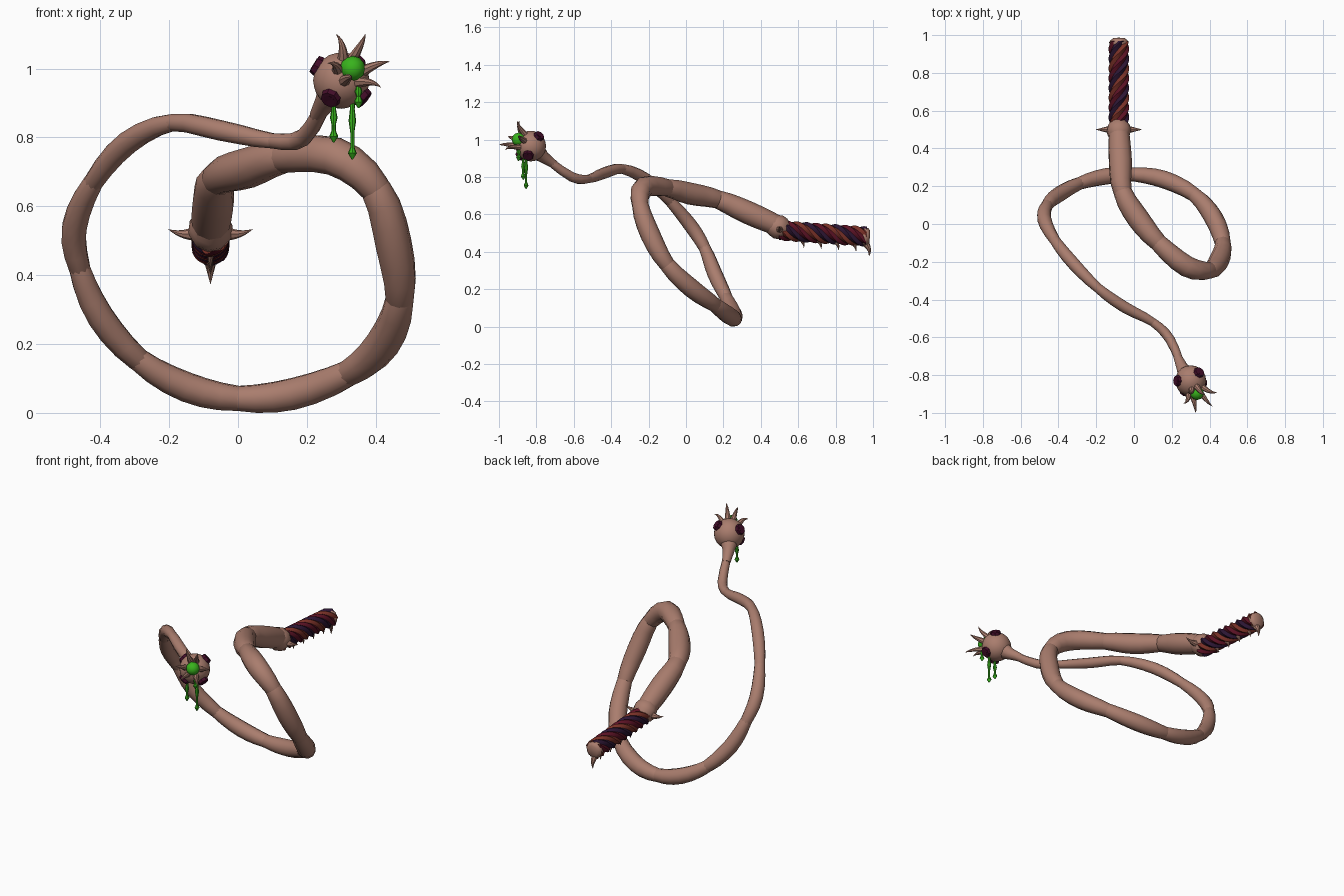
import bpy, bmesh, math
from mathutils import Vector

if "Cube" in bpy.data.objects:
    bpy.data.objects.remove(bpy.data.objects["Cube"])


def material(name, rgb):
    m = bpy.data.materials.new(name)
    m.use_nodes = True
    m.diffuse_color = (*rgb, 1)
    m.node_tree.nodes["Principled BSDF"].inputs["Base Color"].default_value = (*rgb, 1)
    return m


skin = material("flesh brown", (0.40, 0.205, 0.155))
green = material("slime green", (0.04, 0.45, 0.012))
plum = material("dark plum", (0.055, 0.004, 0.022))
crimson = material("deep crimson", (0.105, 0.006, 0.018))
navy = material("dark violet", (0.026, 0.008, 0.034))
rust = material("rust red", (0.19, 0.03, 0.02))


def finish(name, bm, mats, angle=40):
    bmesh.ops.recalc_face_normals(bm, faces=bm.faces)
    me = bpy.data.meshes.new(name)
    bm.to_mesh(me)
    bm.free()
    for m in mats:
        me.materials.append(m)
    ob = bpy.data.objects.new(name, me)
    bpy.context.collection.objects.link(ob)
    bpy.ops.object.select_all(action="DESELECT")
    ob.select_set(True)
    bpy.context.view_layer.objects.active = ob
    bpy.ops.object.shade_smooth_by_angle(angle=math.radians(angle))


def tube(name, pts, radii, sides=10, mats=(skin,), lobes=0, depth=0.0, turns=0.0, pick=None):
    """Sweep a round or lobed section along a path, with optional twist."""
    pts = [Vector(p) for p in pts]
    bm = bmesh.new()
    rings, n, last = [], None, len(pts) - 1
    for i, p in enumerate(pts):
        t = (pts[min(i + 1, last)] - pts[max(i - 1, 0)]).normalized()
        if n is None:
            n = t.orthogonal()
        n = (n - t * n.dot(t)).normalized()
        b = t.cross(n)
        ring = []
        for k in range(sides):
            a = math.tau * k / sides
            r = radii[i] * (1 - depth * math.cos(lobes * a))
            a += math.tau * turns * i / last
            ring.append(bm.verts.new(p + (n * math.cos(a) + b * math.sin(a)) * r))
        rings.append(ring)
    for i in range(last):
        for k in range(sides):
            j = (k + 1) % sides
            f = bm.faces.new((rings[i][k], rings[i][j], rings[i + 1][j], rings[i + 1][k]))
            if pick:
                f.material_index = pick(k)
    bm.faces.new(rings[0])
    bm.faces.new(rings[-1])
    finish(name, bm, mats)


def spike(name, base, tip, r, bend=(0, 0, 0)):
    base, tip, bend = Vector(base), Vector(tip), Vector(bend)
    ts = [i / 6 for i in range(7)]
    pts = [base.lerp(tip, t) + bend * (4 * t * (1 - t)) for t in ts]
    tube(name, pts, [r * (1 - 0.97 * t) for t in ts], 8)


def ball(name, center, r, mat, subdiv):
    bm = bmesh.new()
    bmesh.ops.create_icosphere(bm, subdivisions=subdiv, radius=r)
    bmesh.ops.translate(bm, verts=bm.verts, vec=center)
    finish(name, bm, [mat], 60)


def catmull(a, b, c, d, t):
    return 0.5 * (2 * b + (c - a) * t + (2 * a - 5 * b + 4 * c - d) * t * t
                  + (3 * b - a - 3 * c + d) * t ** 3)


# Coiled lash: joints and segment middles alternate along the path
path = [Vector(p) for p in (
    (-.08, .50, .535), (-.072, .33, .61), (-.06, .17, .68), (.025, .025, .71),
    (.13, -.10, .742), (.28, -.225, .745), (.40, -.245, .65), (.452, -.19, .49),
    (.47, -.10, .33), (.42, .035, .20), (.32, .155, .115), (.16, .235, .055),
    (0, .262, .042), (-.15, .252, .075), (-.29, .215, .155), (-.40, .155, .28),
    (-.46, .10, .42), (-.475, .025, .54), (-.42, -.085, .67), (-.32, -.21, .785),
    (-.19, -.34, .843), (-.05, -.44, .82), (.10, -.52, .79), (.19, -.61, .80),
    (.255, -.76, .905))]
count = len(path)
STEPS = 3
for s in range(0, count - 1, 2):
    pts, radii = [], []
    for j in range(2 * STEPS + 1):
        i = s + min(j // STEPS, 1)
        t = j / STEPS - (i - s)
        pts.append(catmull(path[max(i - 1, 0)], path[i], path[i + 1],
                           path[min(i + 2, count - 1)], t))
        u = (i + t) / (count - 1)
        bulge = 0.89 + 0.21 * math.sin(math.pi * j / (2 * STEPS))
        radii.append((0.021 + 0.037 * (1 - u) ** 0.85) * bulge)
    # rounded overlap at both joints
    pts.insert(0, pts[0] - (pts[1] - pts[0]).normalized() * 0.012)
    pts.append(pts[-1] + (pts[-1] - pts[-2]).normalized() * 0.012)
    radii = [radii[0] * 0.9] + radii + [radii[-1] * 0.9]
    tube(f"lash_segment_{s // 2 + 1}", pts, radii, 10)

# Twisted grip: six thick strands in three colours
top, end = Vector((-.08, .50, .514)), Vector((-.08, .965, .481))
N = 48
tube("twisted_grip", [top.lerp(end, i / N) for i in range(N + 1)], [0.049] * (N + 1), 36,
     (rust, crimson, navy), 6, 0.12, 1.5, lambda k: (k // 6) % 3)

# Guard leans with the lash, pommel caps the grip
axis = (end - top).normalized()
lean = (path[0] - path[1]).normalized()
center = Vector((-.08, .495, .532))
tube("guard", [center + lean * d for d in (-.05, -.025, 0, .025, .045)],
     [0.05, 0.06, 0.066, 0.06, 0.046], 10)
tube("pommel", [end + axis * d for d in (-.02, -.008, .008, .018)],
     [0.044, 0.05, 0.046, 0.032], 10)
for side in (-1, 1):
    spike("guard_spike", (-.08 + side * .05, .50, .52), (-.08 + side * .122, .50, .533),
          0.02, (0, 0, -.006))
spike("pommel_spike", (-.08, .955, .45), (-.08, .978, .375), 0.021, (0, .012, 0))
for i in range(4):
    p = top.lerp(end, 0.24 + 0.2 * i)
    spike(f"grip_spike_{i + 1}", p - Vector((0, 0, .035)), p + Vector((0, .018, -.085)),
          0.014, (0, .006, 0))

# Bulbous head with slime filled mouth
head = Vector((.30, -.83, .965))
mouth = Vector((.333, -.895, 1.0))
ball("head", head, 0.082, skin, 3)
tube("neck", [path[-2].lerp(path[-1], .6), path[-1], head], [0.022, 0.032, 0.065], 12)
ball("slime_ball", mouth, 0.037, green, 2)

# Curved fangs around the mouth
out = (mouth - head).normalized()
tips = ((.285, -.89, 1.10), (.37, -.90, 1.10), (.44, -.89, 1.02),
        (.415, -.965, .945), (.325, -1.0, .97), (.26, -.95, 1.015))
for i, tip in enumerate(tips):
    radial = Vector(tip) - mouth
    radial = (radial - out * radial.dot(out)).normalized()
    base = head + (out * 0.84 + radial * 0.54).normalized() * 0.074
    spike(f"fang_{i + 1}", base, tip, 0.017, out * 0.016)

# Eyes: raised plum rings around a sunken violet centre
for i, at in enumerate(((.265, -.893, .908), (.235, -.83, 1.005),
                        (.345, -.785, 1.02), (.37, -.845, .91))):
    d = (Vector(at) - head).normalized()
    tube(f"eye_ring_{i + 1}", [head + d * h for h in (.062, .08, .092, .094, .086)],
         [0.029, 0.03, 0.027, 0.018, 0.014], 8, (plum,))
    tube(f"eye_{i + 1}", [head + d * h for h in (.08, .088, .091)],
         [0.016, 0.014, 0.007], 8, (navy,))

# Slime drips with swollen tips
for i, (x, y, z0, z1) in enumerate(((.278, -.87, .93, .785), (.332, -.855, .96, .736),
                                    (.35, -.895, .98, .885))):
    span = z0 - z1
    hs = (z0, z1 + span * .65, z1 + span * .5, z1 + span * .35, z1 + .035, z1 + .018, z1)
    tube(f"drip_{i + 1}", [(x, y, z) for z in hs],
         [0.008, 0.007, 0.011, 0.006, 0.006, 0.013, 0.002], 8, (green,))
